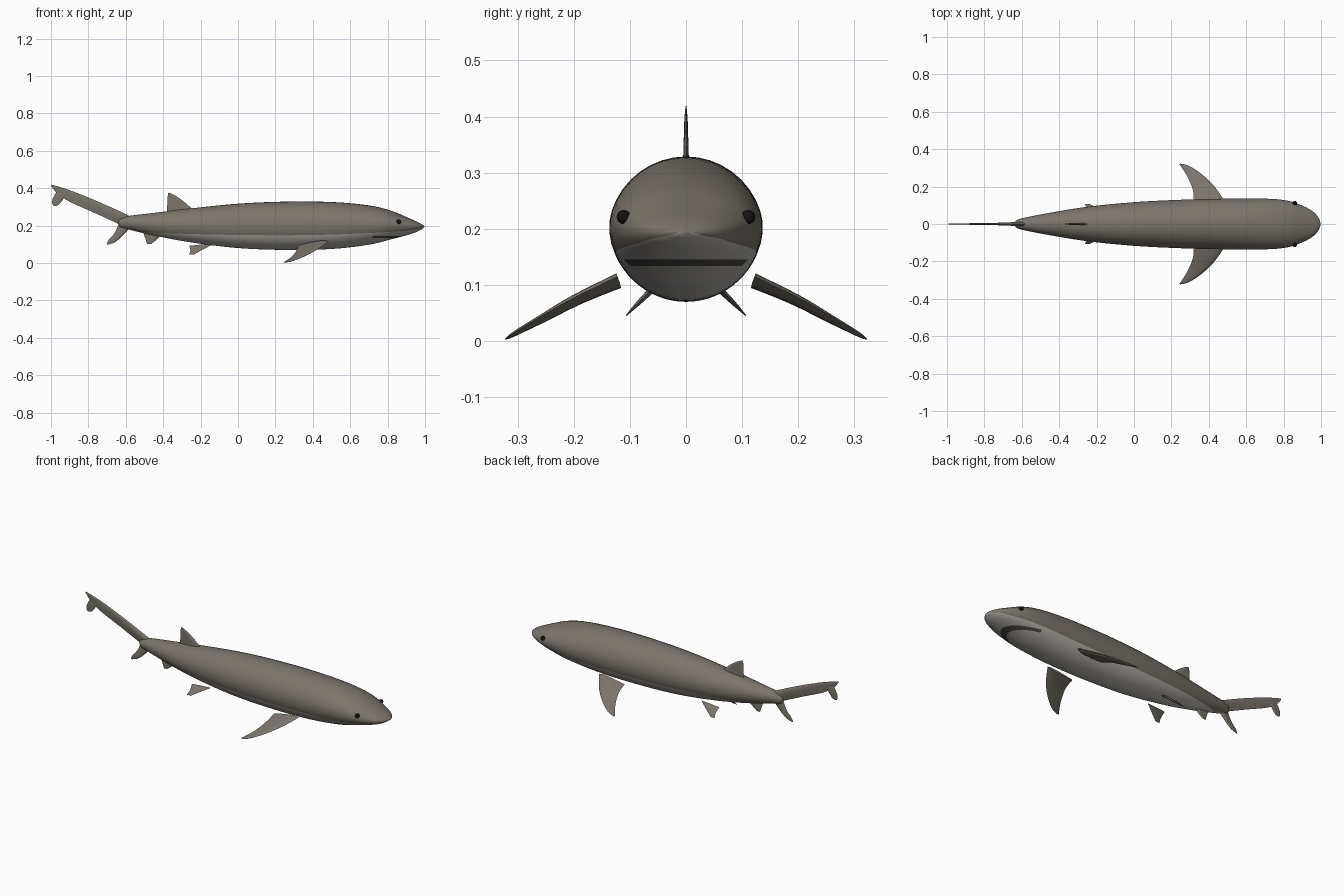
import bpy, bmesh, math
from mathutils import Vector

if "Cube" in bpy.data.objects:
    bpy.data.objects.remove(bpy.data.objects["Cube"])


def material(name, rgb):
    mat = bpy.data.materials.new(name)
    mat.use_nodes = True
    mat.diffuse_color = (*rgb, 1)
    mat.node_tree.nodes["Principled BSDF"].inputs["Base Color"].default_value = (*rgb, 1)
    return mat


skin = material("grey brown skin", (0.2, 0.178, 0.147))
belly = material("pale belly", (0.47, 0.45, 0.41))
mouth = material("dark mouth", (0.07, 0.065, 0.06))
black = material("black eye", (0.006, 0.006, 0.006))


def finish(name, bm, materials, angle=40):
    bmesh.ops.recalc_face_normals(bm, faces=bm.faces)
    mesh = bpy.data.meshes.new(name)
    bm.to_mesh(mesh)
    bm.free()
    obj = bpy.data.objects.new(name, mesh)
    bpy.context.collection.objects.link(obj)
    for mat in materials:
        mesh.materials.append(mat)
    bpy.ops.object.select_all(action="DESELECT")
    obj.select_set(True)
    bpy.context.view_layer.objects.active = obj
    bpy.ops.object.shade_smooth_by_angle(angle=math.radians(angle))
    return obj


def smooth_rows(rows, steps):
    """Catmull-Rom interpolation through rows of numbers."""
    out = []
    last = len(rows) - 1
    for i in range(last):
        quad = zip(rows[max(i - 1, 0)], rows[i], rows[i + 1], rows[min(i + 2, last)])
        quad = list(quad)
        for k in range(steps):
            t = k / steps
            out.append([b + t * ((c - a) + t * ((2 * a - 5 * b + 4 * c - d)
                        + t * (3 * b - a - 3 * c + d))) / 2 for a, b, c, d in quad])
    return out + [list(rows[-1])]


def loft(bm, rings):
    """Skin closed rings of points, capping both ends."""
    loops = [[bm.verts.new(p) for p in ring] for ring in rings]
    n = len(loops[0])
    bands = []
    for a, b in zip(loops, loops[1:]):
        for j in range(n):
            k = (j + 1) % n
            bands.append((j, bm.faces.new((a[j], a[k], b[k], b[j]))))
    bm.faces.new(loops[0])
    bm.faces.new(loops[-1])
    return bands


# Body: length position, top, bottom, half width, height of belly edge
stations = [
    (-.64, .222, .208, .008, .2), (-.625, .238, .19, .022, .18),
    (-.58, .252, .178, .035, .17), (-.45, .268, .147, .06, .162),
    (-.25, .292, .11, .092, .155), (0, .317, .08, .117, .15),
    (.25, .328, .07, .13, .148), (.5, .326, .075, .136, .152),
    (.7, .308, .098, .136, .16), (.82, .279, .127, .125, .167),
    (.9, .246, .148, .098, .174), (.955, .222, .166, .068, .182),
    (.985, .206, .182, .036, .188), (.997, .197, .193, .008, .195),
]
ARC = 24
rings = []
for x, top, bottom, half, edge in smooth_rows(stations, 8):
    mid, rise = (top + bottom) / 2, (top - bottom) / 2
    a = math.asin(max(-.98, min(.98, (edge - mid) / rise)))
    upper = [a + (math.pi - 2 * a) * i / ARC for i in range(ARC)]
    lower = [math.pi - a + (math.pi + 2 * a) * i / ARC for i in range(ARC)]
    rings.append([(x, half * math.cos(t), mid + rise * math.sin(t)) for t in upper + lower])
bm = bmesh.new()
for column, face in loft(bm, rings):
    face.material_index = 1 if column >= ARC else 0

# Mouth: a curved band cut cleanly into the underside of the head
LIP_LOW, LIP_HIGH = .134, .145
for height in (LIP_LOW, LIP_HIGH):
    head = [f for f in bm.faces if f.material_index == 1 and f.calc_center_median().x > .7]
    geom = set(head) | {e for f in head for e in f.edges} | {v for f in head for v in f.verts}
    bmesh.ops.bisect_plane(bm, geom=list(geom), plane_co=(0, 0, height), plane_no=(0, 0, 1))
for f in bm.faces:
    c = f.calc_center_median()
    if f.material_index == 1 and c.x > .72 and LIP_LOW < c.z < LIP_HIGH:
        f.material_index = 2
finish("body", bm, [skin, belly, mouth], 60)


def fin(name, sections, side=1):
    """Sections run root to tip: leading point, trailing point, half thickness."""
    rows = smooth_rows([(*lead, *trail, thick) for lead, trail, thick in sections], 6)
    root = Vector(rows[0][:3])
    chord = Vector(rows[0][3:6]) - root
    normal = chord.cross(Vector(rows[-1][:3]) - root).normalized()
    n = 10
    outline = []
    for row in rows:
        lead, trail, thick = Vector(row[:3]), Vector(row[3:6]), row[6]
        ring = []
        for i in range(2 * n):
            t = 1 - abs(1 - i / n)
            bulge = thick * math.sin(math.pi * t ** .6) * (1 if i < n else -1)
            p = lead.lerp(trail, t) + normal * bulge
            ring.append((p.x, p.y * side, p.z))
        outline.append(ring)
    bm = bmesh.new()
    loft(bm, outline)
    return finish(name, bm, [skin])


def flat(*sections):
    """Sections of an upright fin on the centre plane."""
    return [((a, 0, b), (c, 0, d), thick) for a, b, c, d, thick in sections]


# Paired fins and eyes
pectoral = [((.485, .122, .115), (.32, .117, .094), .011),
            ((.425, .207, .073), (.315, .18, .07), .009),
            ((.355, .272, .036), (.29, .245, .037), .006),
            ((.29, .312, .011), (.258, .298, .013), .004),
            ((.247, .323, .003), (.243, .318, .004), .001)]
pelvic = [((-.14, .055, .097), (-.26, .06, .092), .006),
          ((-.195, .085, .068), (-.255, .085, .066), .004),
          ((-.235, .106, .046), (-.262, .107, .045), .001)]
for side, label in ((-1, "front"), (1, "back")):
    fin("pectoral_fin_" + label, pectoral, side)
    fin("pelvic_fin_" + label, pelvic, side)
    bm = bmesh.new()
    bmesh.ops.create_uvsphere(bm, u_segments=20, v_segments=12, radius=.0125)
    eye = finish("eye_" + label, bm, [black])
    eye.location = (.86, side * .111, .221)

# Fins on the centre line
fin("dorsal_fin", flat((-.23, .275, -.38, .265, .007), (-.285, .325, -.378, .315, .005),
                       (-.33, .357, -.376, .35, .004), (-.368, .376, -.375, .372, .001)))
fin("anal_fin", flat((-.4, .16, -.508, .165, .006), (-.435, .125, -.495, .13, .004),
                     (-.465, .102, -.486, .101, .001)))
fin("tail_lower_lobe", flat((-.57, .2, -.635, .215, .01), (-.607, .155, -.66, .16, .006),
                            (-.655, .113, -.69, .125, .004), (-.695, .098, -.703, .101, .001)))
fin("tail_upper_lobe", flat((-.585, .255, -.62, .2, .012), (-.74, .325, -.765, .267, .006),
                            (-.875, .38, -.895, .325, .004), (-.945, .404, -.962, .368, .003),
                            (-.997, .419, -1, .412, .001)))
fin("tail_tip_lobe", flat((-.915, .365, -.968, .386, .003), (-.937, .338, -.99, .345, .003),
                          (-.958, .312, -.994, .322, .002), (-.978, .304, -.988, .307, .001)))
